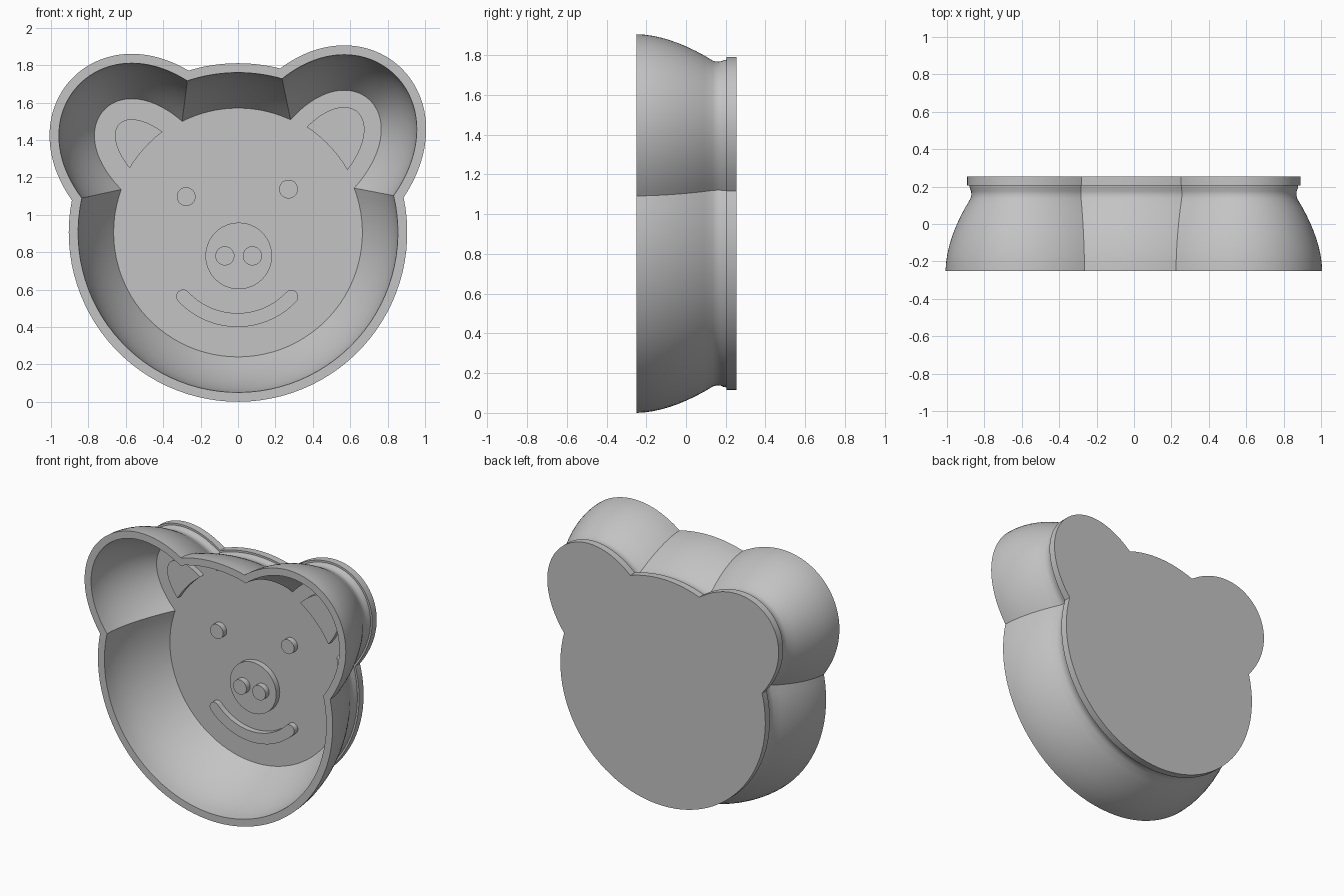
import bpy, bmesh
from math import sin, cos, pi, atan2, radians, hypot

cube = bpy.data.objects.get("Cube")
if cube:
    bpy.data.objects.remove(cube)

HEAD_R = 0.905          # head circle radius, also its centre height
BACK, FLOOR, FRONT = 0.255, 0.2, -0.25
SEG = 56                # segments per outline section
# Each ear: centre x, centre z, radius, axis angle
RIGHT = (-0.585, 1.437, 0.42, radians(136))
LEFT = (0.577, 1.48, 0.424, radians(51))

gray = bpy.data.materials.new("plain gray")
gray.use_nodes = True
gray.diffuse_color = (0.55, 0.55, 0.55, 1)
gray.node_tree.nodes["Principled BSDF"].inputs["Base Color"].default_value = gray.diffuse_color


def make_object(name, bm):
    bmesh.ops.recalc_face_normals(bm, faces=bm.faces)
    mesh = bpy.data.meshes.new(name)
    bm.to_mesh(mesh)
    bm.free()
    obj = bpy.data.objects.new(name, mesh)
    bpy.context.collection.objects.link(obj)
    mesh.materials.append(gray)
    bpy.ops.object.select_all(action='DESELECT')
    obj.select_set(True)
    bpy.context.view_layer.objects.active = obj
    bpy.ops.object.shade_smooth_by_angle(angle=radians(32))
    return obj


def ear_arc(ear, inset, head_r):
    """Inset ear outline, clipped to the outside of a head circle."""
    cx, cz, r0, axis = ear

    def on_edge(phi):
        r = r0 + 0.007 * phi ** 4
        return cx + r * cos(axis + phi), cz + r * sin(axis + phi)

    def inset_point(phi):
        (ax, az), (bx, bz) = on_edge(phi - 0.001), on_edge(phi + 0.001)
        x, z = on_edge(phi)
        length = hypot(bx - ax, bz - az)
        return x - inset * (bz - az) / length, z + inset * (bx - ax) / length

    def crossing(inside, outside):
        for _ in range(30):
            mid = (inside + outside) / 2
            x, z = inset_point(mid)
            if hypot(x, z - HEAD_R) > head_r:
                outside = mid
            else:
                inside = mid
        return outside

    start, end = crossing(-2.4, 0), crossing(2.4, 0)
    return [inset_point(start + (end - start) * i / SEG) for i in range(SEG + 1)]


def head_arc(p, q, r):
    """Points strictly between p and q, counterclockwise on the head."""
    a = atan2(p[1] - HEAD_R, p[0])
    b = atan2(q[1] - HEAD_R, q[0])
    span = (b - a) % (2 * pi)
    return [(r * cos(a + span * i / SEG), HEAD_R + r * sin(a + span * i / SEG))
            for i in range(1, SEG)]


def outline(inset):
    r = HEAD_R - inset
    e1, e2 = ear_arc(LEFT, inset, r), ear_arc(RIGHT, inset, r)
    return e1 + head_arc(e1[-1], e2[0], r) + e2 + head_arc(e2[-1], e1[0], r)


# Pan: wall profile as (depth, inset) swept round the head and ears
profile = [(BACK, 0.115), (0.205, 0.115), (0.205, 0.128), (0.19, 0.13),
           (0.175, 0.137), (0.155, 0.138)]
STEPS = 9
for i in range(STEPS, -1, -1):
    t = i / STEPS
    profile.append((FRONT + 0.385 * t, 0.133 * t ** 1.8))
for i in range(STEPS + 1):
    t = i / STEPS
    profile.append((FRONT + (FLOOR - FRONT) * t, 0.05 + 0.19 * t ** 1.8))

bm = bmesh.new()
rings = [[bm.verts.new((x, y, z)) for x, z in outline(d)] for y, d in profile]
for a, b in zip(rings, rings[1:]):
    for i in range(len(a)):
        j = (i + 1) % len(a)
        bm.faces.new((a[i], a[j], b[j], b[i]))
bm.faces.new(rings[0])
bm.faces.new(rings[-1])
make_object("pan_body", bm)


# Raised face details
def plate(name, points, back, height=0.04):
    bm = bmesh.new()
    face = bm.faces.new([bm.verts.new((x, back, z)) for x, z in points])
    ext = bmesh.ops.extrude_face_region(bm, geom=[face], use_keep_orig=True)
    for v in ext["geom"]:
        if isinstance(v, bmesh.types.BMVert):
            v.co.y -= height
    make_object(name, bm)


def arc(cx, cz, r, a, b, n):
    return [(cx + r * cos(a + (b - a) * i / n), cz + r * sin(a + (b - a) * i / n))
            for i in range(n + 1)]


def disc(name, cx, cz, r, back):
    plate(name, arc(cx, cz, r, 0, 2 * pi, 48)[:-1], back)


disc("right_eye", -0.277, 1.097, 0.05, FLOOR)
disc("left_eye", 0.27, 1.137, 0.05, FLOOR)
disc("snout", 0.004, 0.78, 0.178, FLOOR)
for side, x in (("right", -0.07), ("left", 0.077)):
    disc(side + "_nostril", x, 0.78, 0.051, FLOOR - 0.04)

# Smile: curved band with round ends
MX, MZ, MR, HALF = -0.003, 0.834, 0.397, 0.037
a0, a1 = radians(-137), radians(-43.5)
smile = arc(MX, MZ, MR + HALF, a0, a1, 32)
smile += arc(MX + MR * cos(a1), MZ + MR * sin(a1), HALF, a1, a1 + pi, 10)[1:-1]
smile += arc(MX, MZ, MR - HALF, a1, a0, 32)
smile += arc(MX + MR * cos(a0), MZ + MR * sin(a0), HALF, a0 + pi, a0 + 2 * pi, 10)[1:-1]
plate("smile", smile, FLOOR)

# Inner ears: closed on the head side by an arc around the face
for name, ear, inset in (("right_inner_ear", RIGHT, 0.35), ("left_inner_ear", LEFT, 0.33)):
    edge = ear_arc(ear, inset, 0.673)
    plate(name, edge + head_arc(edge[0], edge[-1], 0.673)[::-1], FLOOR)
